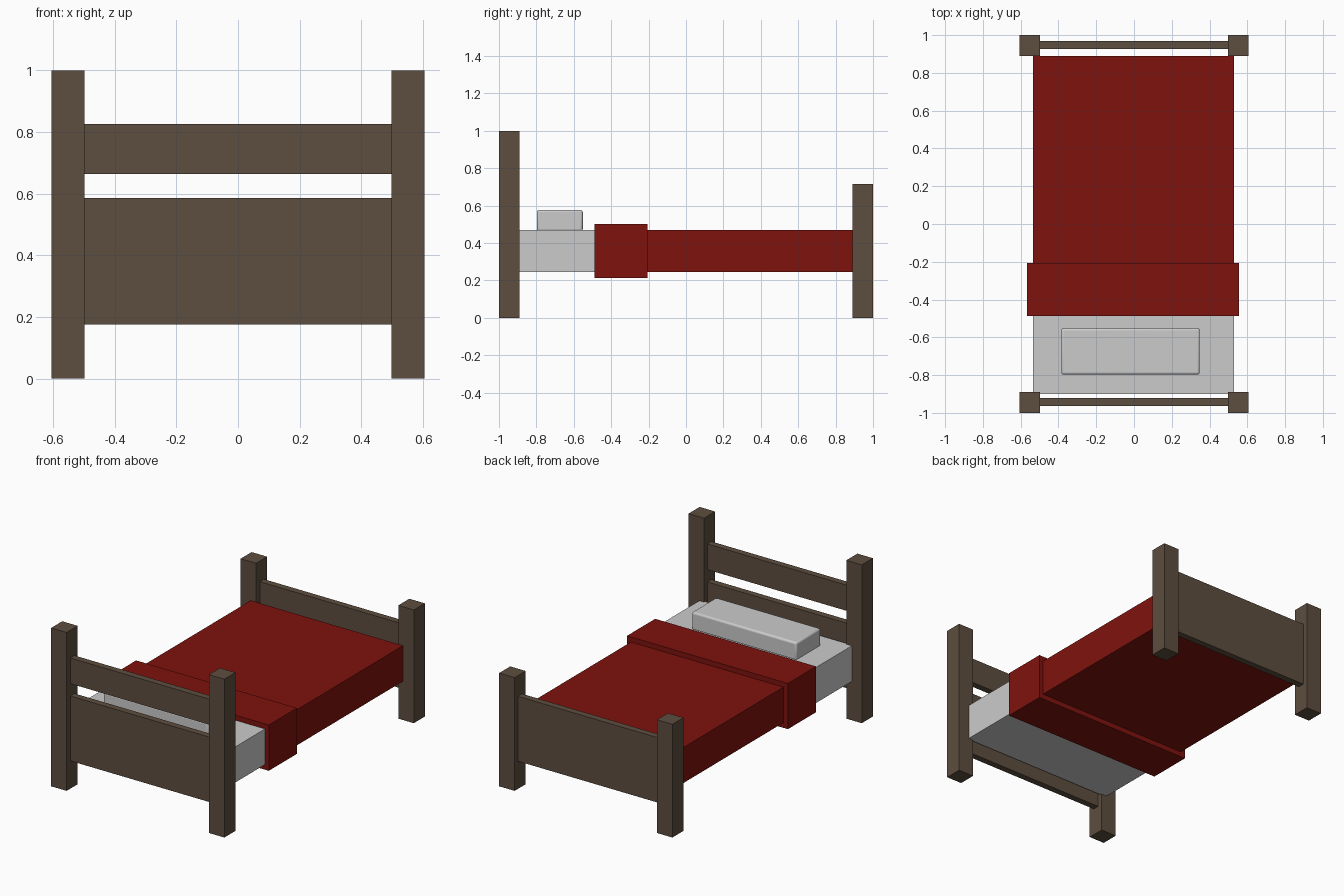
import bpy

if "Cube" in bpy.data.objects:
    bpy.data.objects.remove(bpy.data.objects["Cube"])


def material(name, color):
    mat = bpy.data.materials.new(name)
    mat.diffuse_color = (*color, 1)
    mat.use_nodes = True
    mat.node_tree.nodes["Principled BSDF"].inputs["Base Color"].default_value = mat.diffuse_color
    return mat


wood = material("wood", (0.11, 0.075, 0.05))
red = material("red_cloth", (0.21, 0.006, 0.004))


def box(name, x, y, z, mat=None):
    """Box given by its (min, max) range on each axis."""
    bpy.ops.mesh.primitive_cube_add(size=1, location=[(a + b) / 2 for a, b in (x, y, z)])
    obj = bpy.context.object
    obj.name = name
    obj.scale = [b - a for a, b in (x, y, z)]
    bpy.ops.object.transform_apply(location=False, rotation=False, scale=True)
    if mat:
        obj.data.materials.append(mat)
    return obj


# Posts: tall pair at the head, short pair at the foot
for end, y, height in (("head", (-1, -0.89), 1.0), ("foot", (0.89, 1), 0.715)):
    box(f"{end}_post_left", (-0.605, -0.497), y, (0, height), wood)
    box(f"{end}_post_right", (0.497, 0.605), y, (0, height), wood)

# Boards between the posts
span = (-0.5, 0.5)
box("headboard_panel", span, (-0.963, -0.922), (0.175, 0.585), wood)
box("headboard_rail", span, (-0.963, -0.922), (0.663, 0.825), wood)
box("footboard_panel", span, (0.927, 0.968), (0.175, 0.585), wood)

# Mattress, blanket and the folded-over blanket edge
box("mattress", (-0.535, 0.53), (-0.9, -0.35), (0.245, 0.47))
box("blanket", (-0.535, 0.53), (-0.35, 0.89), (0.245, 0.47), red)
box("blanket_fold", (-0.567, 0.557), (-0.488, -0.207), (0.213, 0.502), red)

# Pillow with softened edges
pillow = box("pillow", (-0.385, 0.348), (-0.797, -0.552), (0.462, 0.577))
bevel = pillow.modifiers.new("soft_edges", "BEVEL")
bevel.width = 0.012
bevel.segments = 3
bpy.ops.object.shade_smooth_by_angle(angle=0.7)
